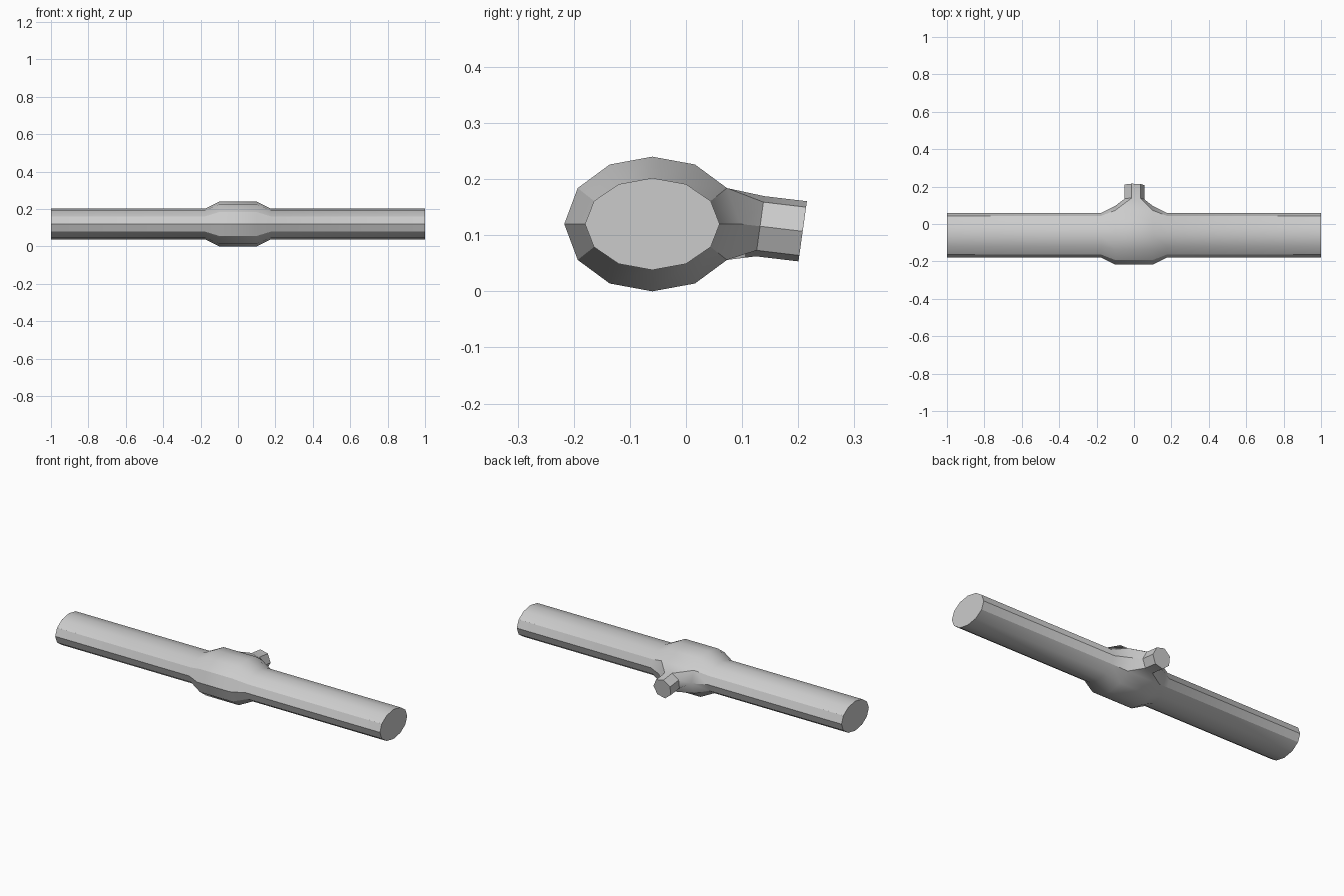
import bpy, bmesh, math

if "Cube" in bpy.data.objects:
    bpy.data.objects.remove(bpy.data.objects["Cube"])

CY, CZ = -0.06, 0.12
# Oval sections (quarter points mirrored to 12 sides), relative to the centre
THIN = [(0.12, 0), (0.104, 0.041), (0.06, 0.071), (0, 0.082)]
WIDE = [(0.157, 0), (0.133, 0.064), (0.076, 0.106), (0, 0.12)]


def section(q):
    half = q + [(-y, z) for y, z in reversed(q[:-1])]
    return half + [(-y, -z) for y, z in half[1:-1]][::1]


bm = bmesh.new()


def oval_ring(x, q):
    return [bm.verts.new((x, CY + y, CZ + z)) for y, z in section(q)]


# Long bar with a swollen middle
rings = [oval_ring(x, q) for x, q in [(-1, THIN), (-0.175, THIN), (-0.1, WIDE),
                                      (0.1, WIDE), (0.175, THIN), (1, THIN)]]
n = len(rings[0])
for r, (a, b) in enumerate(zip(rings, rings[1:])):
    for i in range(n):
        if r == 2 and i in (0, n - 1):
            continue  # opening for the side stub
        j = (i + 1) % n
        bm.faces.new((a[i], a[j], b[j], b[i]))
bm.faces.new(rings[0])
bm.faces.new(rings[-1])


# Seven-sided stub, tilted slightly down
def stub_ring(y, z, rad=0.055):
    pts = [(rad * math.cos(k * math.tau / 7), rad * math.sin(k * math.tau / 7)) for k in range(7)]
    return [bm.verts.new((u, y + 0.14 * v, z + v)) for u, v in pts]


h = stub_ring(0.132, 0.116)
e = stub_ring(0.208, 0.107)
for i in range(7):
    j = (i + 1) % 7
    bm.faces.new((h[i], h[j], e[j], e[i]))
bm.faces.new(e)

# Flare joining the stub to the swollen middle
L, R = rings[2], rings[3]
o = [R[0], R[1], L[1], L[0], L[-1], R[-1]]
for f in [(o[0], o[1], h[1], h[0]), (o[1], o[2], h[2], h[1]), (o[2], o[3], h[3], h[2]),
          (o[3], h[4], h[3]), (o[3], o[4], h[5], h[4]), (o[4], o[5], h[6], h[5]),
          (o[5], o[0], h[0], h[6])]:
    bm.faces.new(f)

bmesh.ops.recalc_face_normals(bm, faces=bm.faces)
me = bpy.data.meshes.new("bar_with_stub")
bm.to_mesh(me)
bm.free()
ob = bpy.data.objects.new("bar_with_stub", me)
bpy.context.collection.objects.link(ob)
bpy.context.view_layer.objects.active = ob
ob.select_set(True)
bpy.ops.object.shade_smooth_by_angle(angle=math.radians(30))
